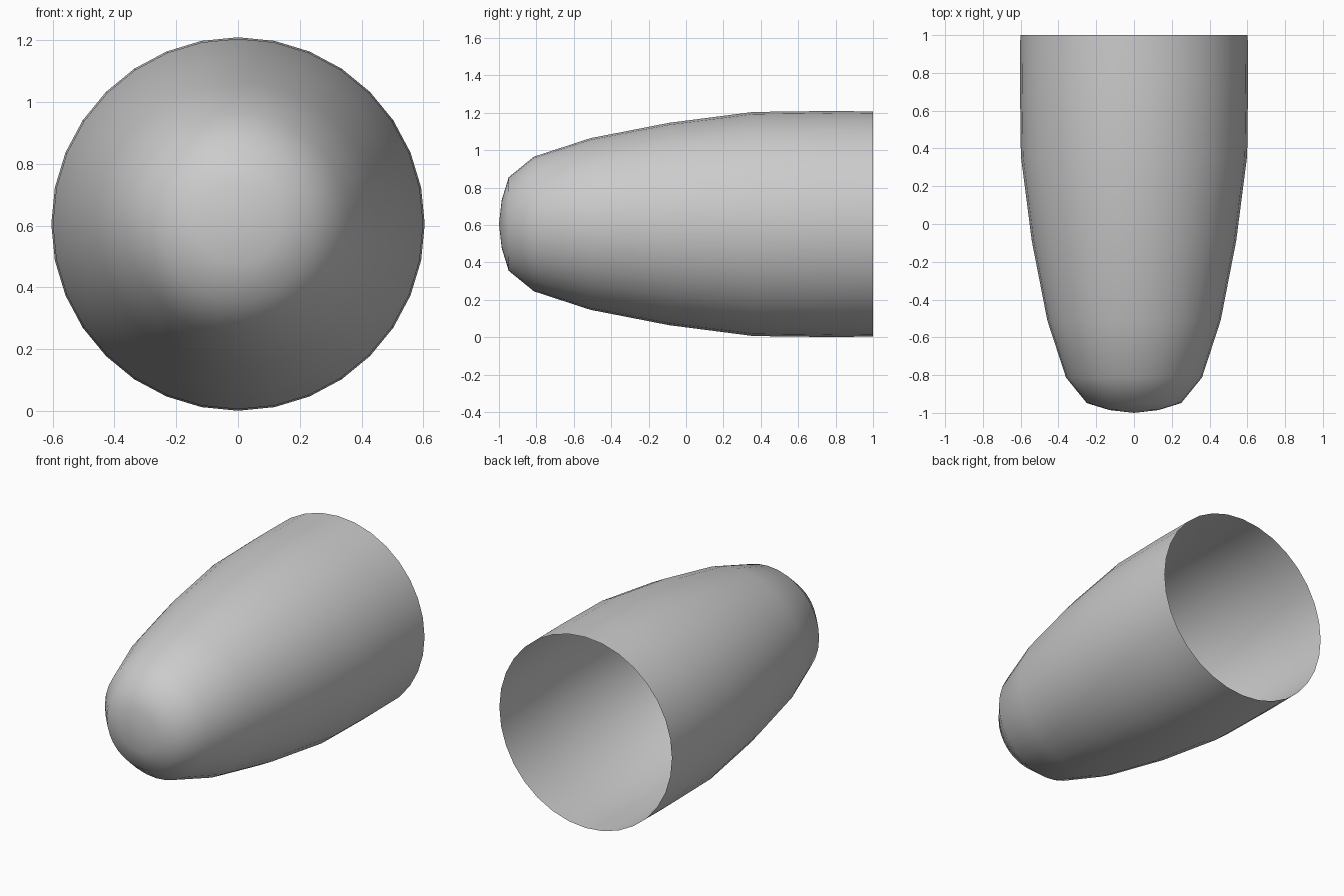
import bpy, bmesh, math

if "Cube" in bpy.data.objects:
    bpy.data.objects.remove(bpy.data.objects["Cube"])

SIDES = 32
AXIS_Z = 0.605
# (y, radius) from the rounded nose to the open rear
PROFILE = [(-0.985, 0.13), (-0.948, 0.25), (-0.813, 0.36), (-0.51, 0.459),
           (-0.09, 0.541), (0.36, 0.599), (0.75, 0.604), (1.0, 0.602)]

bm = bmesh.new()


def ring(y, r):
    return [bm.verts.new((r * math.cos(2 * math.pi * i / SIDES), y,
                          AXIS_Z + r * math.sin(2 * math.pi * i / SIDES)))
            for i in range(SIDES)]


# Shell walls
rings = [ring(y, r) for y, r in PROFILE]
for a, b in zip(rings, rings[1:]):
    for i in range(SIDES):
        j = (i + 1) % SIDES
        bm.faces.new((a[i], a[j], b[j], b[i]))

# Nose tip fan
tip = bm.verts.new((0, -1.0, AXIS_Z))
for i in range(SIDES):
    bm.faces.new((tip, rings[0][(i + 1) % SIDES], rings[0][i]))

# Make every face point outward, leaving the rear open
bm.normal_update()
for f in bm.faces:
    c = f.calc_center_median()
    if f.normal.x * c.x + f.normal.z * (c.z - AXIS_Z) < 0:
        f.normal_flip()
for f in bm.faces:
    f.smooth = True

mesh = bpy.data.meshes.new("nose_shell")
bm.to_mesh(mesh)
bm.free()
shell = bpy.data.objects.new("nose_shell", mesh)
bpy.context.collection.objects.link(shell)
